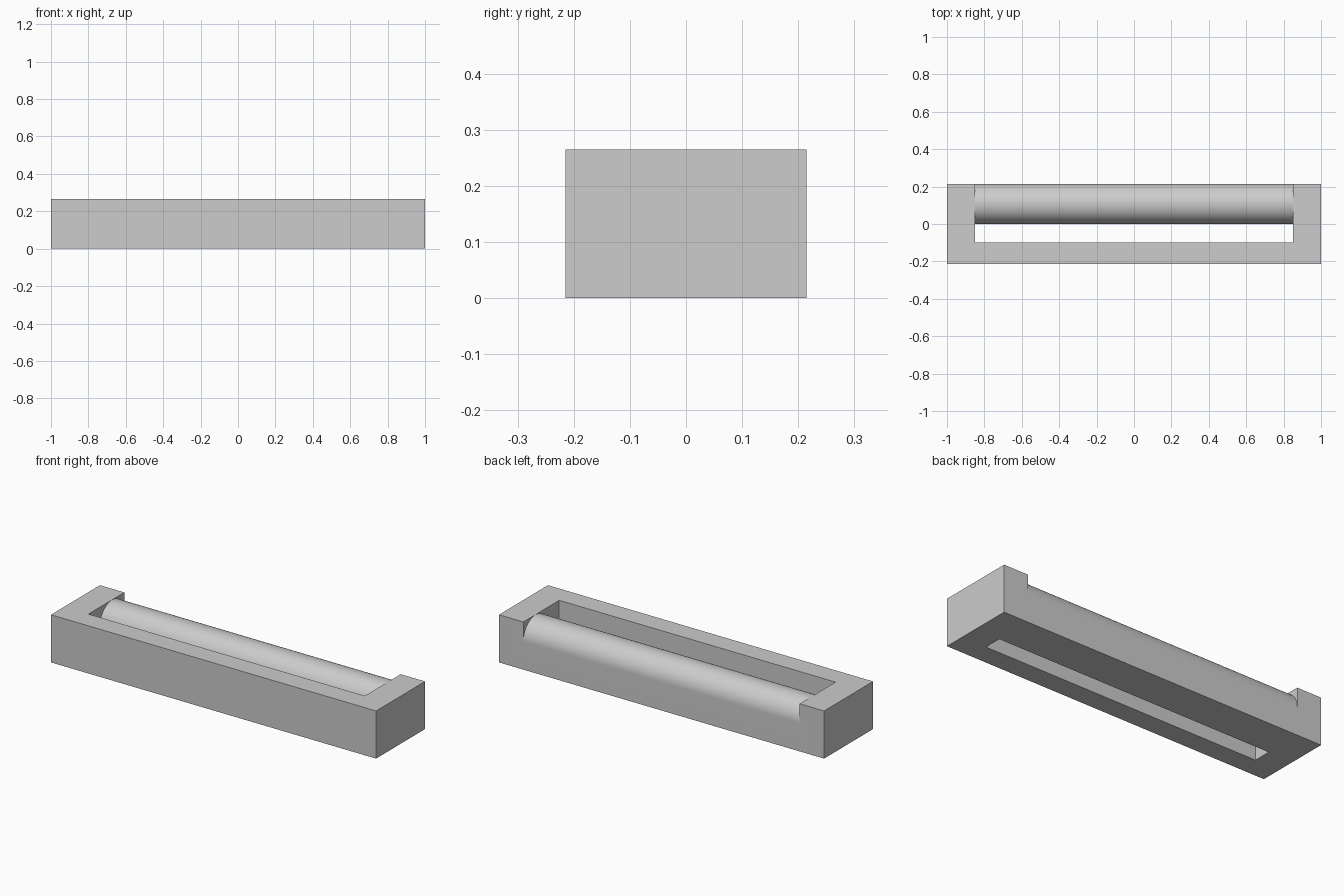
import bpy
import bmesh
from math import pi, sin, cos, radians

HALF_LENGTH, HALF_DEPTH, HEIGHT = 1.0, 0.215, 0.265
SLOT_HALF = 0.85          # half length of the opening between the end blocks
SLOT_FRONT = -0.10        # back side of the front rail
RADIUS = HALF_DEPTH / 2   # round crown of the back rail
CROWN_Z = HEIGHT - RADIUS - 0.0005
ARC_STEPS = 40

if "Cube" in bpy.data.objects:
    bpy.data.objects.remove(bpy.data.objects["Cube"], do_unlink=True)

grey = bpy.data.materials.new("light_grey")
grey.use_nodes = True
colour = (0.604, 0.604, 0.604, 1)
grey.diffuse_color = colour
grey.node_tree.nodes["Principled BSDF"].inputs["Base Color"].default_value = colour


def extrude_profile(name, profile, half):
    """Extrude a (y, z) outline along x, centred on x = 0."""
    bm = bmesh.new()
    face = bm.faces.new([bm.verts.new((-half, y, z)) for y, z in profile])
    result = bmesh.ops.extrude_face_region(bm, geom=[face])
    moved = [g for g in result["geom"] if isinstance(g, bmesh.types.BMVert)]
    bmesh.ops.translate(bm, verts=moved, vec=(2 * half, 0, 0))
    bmesh.ops.recalc_face_normals(bm, faces=bm.faces)
    mesh = bpy.data.meshes.new(name)
    bm.to_mesh(mesh)
    bm.free()
    mesh.materials.append(grey)
    obj = bpy.data.objects.new(name, mesh)
    bpy.context.collection.objects.link(obj)
    return obj


# Solid block
block = extrude_profile("roller_frame", [
    (-HALF_DEPTH, 0), (HALF_DEPTH, 0),
    (HALF_DEPTH, HEIGHT), (-HALF_DEPTH, HEIGHT)], HALF_LENGTH)

# Cutter: through slot plus the space above the rounded back rail
arc = [(RADIUS - RADIUS * cos(pi * i / ARC_STEPS),
        CROWN_Z + RADIUS * sin(pi * i / ARC_STEPS)) for i in range(ARC_STEPS + 1)]
cutter = extrude_profile("slot_cutter", [
    (SLOT_FRONT, -0.1), (0, -0.1), *arc,
    (0.3, CROWN_Z), (0.3, 0.4), (SLOT_FRONT, 0.4)], SLOT_HALF)
cutter.hide_render = True

cut = block.modifiers.new("slot", "BOOLEAN")
cut.operation = "DIFFERENCE"
cut.solver = "EXACT"
cut.object = cutter

# Apply the cut, then smooth only the round crown
bpy.ops.object.select_all(action="DESELECT")
bpy.context.view_layer.objects.active = block
block.select_set(True)
bpy.ops.object.modifier_apply(modifier=cut.name)
bpy.data.objects.remove(cutter, do_unlink=True)
bpy.ops.object.shade_smooth_by_angle(angle=radians(30))
